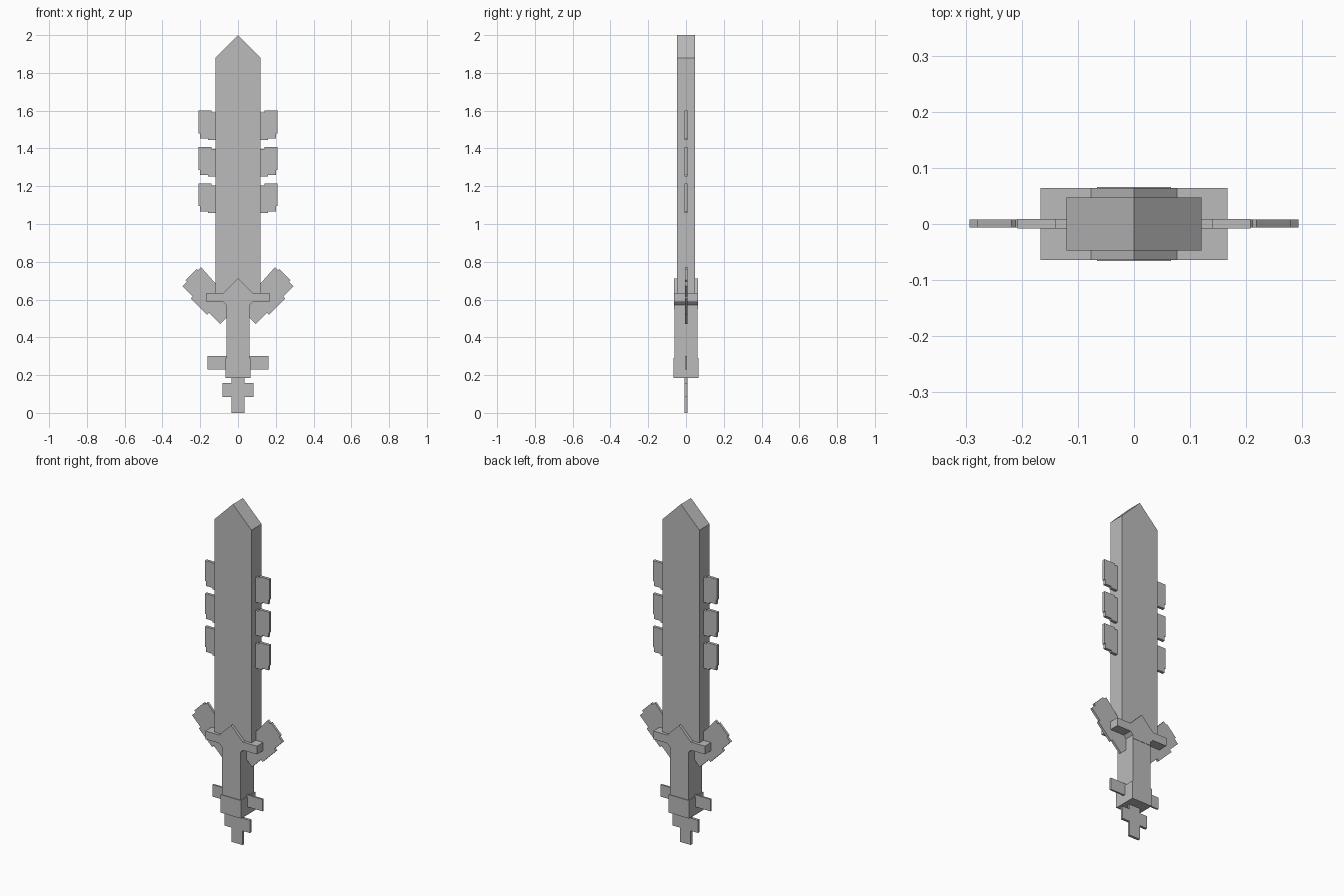
import bpy, bmesh
from math import sqrt

cube = bpy.data.objects.get("Cube")
if cube:
    bpy.data.objects.remove(cube)

grey = bpy.data.materials.new("plain grey")
grey.use_nodes = True
colour = (0.5, 0.5, 0.5, 1)
grey.diffuse_color = colour
grey.node_tree.nodes["Principled BSDF"].inputs["Base Color"].default_value = colour


def slab(name, profile, y0, y1):
    """Extrude an x-z outline from y0 to y1."""
    bm = bmesh.new()
    face = bm.faces.new([bm.verts.new((x, y0, z)) for x, z in profile])
    out = bmesh.ops.extrude_face_region(bm, geom=[face])
    moved = [v for v in out["geom"] if isinstance(v, bmesh.types.BMVert)]
    bmesh.ops.translate(bm, verts=moved, vec=(0, y1 - y0, 0))
    bmesh.ops.recalc_face_normals(bm, faces=bm.faces)
    mesh = bpy.data.meshes.new(name)
    bm.to_mesh(mesh)
    bm.free()
    mesh.materials.append(grey)
    obj = bpy.data.objects.new(name, mesh)
    bpy.context.collection.objects.link(obj)


def symmetric(half):
    """Complete a right-hand outline, listed bottom to top, with its mirror."""
    return half + [(-x, z) for x, z in reversed(half) if x]


def rect(half_width, z0, z1):
    return symmetric([(half_width, z0), (half_width, z1)])


# Blade with pointed tip
slab("blade", symmetric([(0.12, 0.6), (0.12, 1.88), (0, 2)]), -0.047, 0.047)

# Guard: bar with a central peak and chamfers into the grip
slab("guard", symmetric([(0.06, 0.55), (0.06, 0.57), (0.077, 0.587), (0.167, 0.587),
                         (0.167, 0.635), (0.077, 0.635), (0, 0.712)]), -0.064, 0.064)

# Grip and pommel
slab("grip", rect(0.06, 0.28, 0.56), -0.062, 0.062)
slab("pommel", rect(0.066, 0.185, 0.29), -0.066, 0.066)
slab("pommel_crossbar", rect(0.162, 0.23, 0.3), -0.005, 0.005)
slab("end_cross", symmetric([(0.035, 0), (0.035, 0.083), (0.083, 0.083), (0.083, 0.157),
                             (0.035, 0.157), (0.035, 0.19)]), -0.008, 0.007)

# Stepped fin outline, measured from the fin's top
fin = [(0.1, -0.01), (0.14, -0.01), (0.14, 0), (0.208, 0), (0.208, -0.12),
       (0.202, -0.12), (0.202, -0.147), (0.16, -0.147), (0.16, -0.156), (0.1, -0.156)]

# Wing outline along (u) and across (v) its diagonal
wing = [(0.4, -0.39), (0.684, -0.407), (0.684, -0.385), (0.694, -0.385), (0.694, -0.3),
        (0.682, -0.3), (0.682, -0.267), (0.605, -0.267), (0.605, -0.252), (0.483, -0.252),
        (0.483, -0.267), (0.4, -0.267)]

for side, label in ((1, "left"), (-1, "right")):
    for i in range(3):
        top = 1.6 - 0.193 * i
        slab(f"{label}_fin_{i + 1}", [(side * x, top + z) for x, z in fin], -0.008, 0.009)
    slab(f"{label}_wing", [(side * (u + v) / sqrt(2), (u - v) / sqrt(2)) for u, v in wing],
         -0.006, 0.008)
